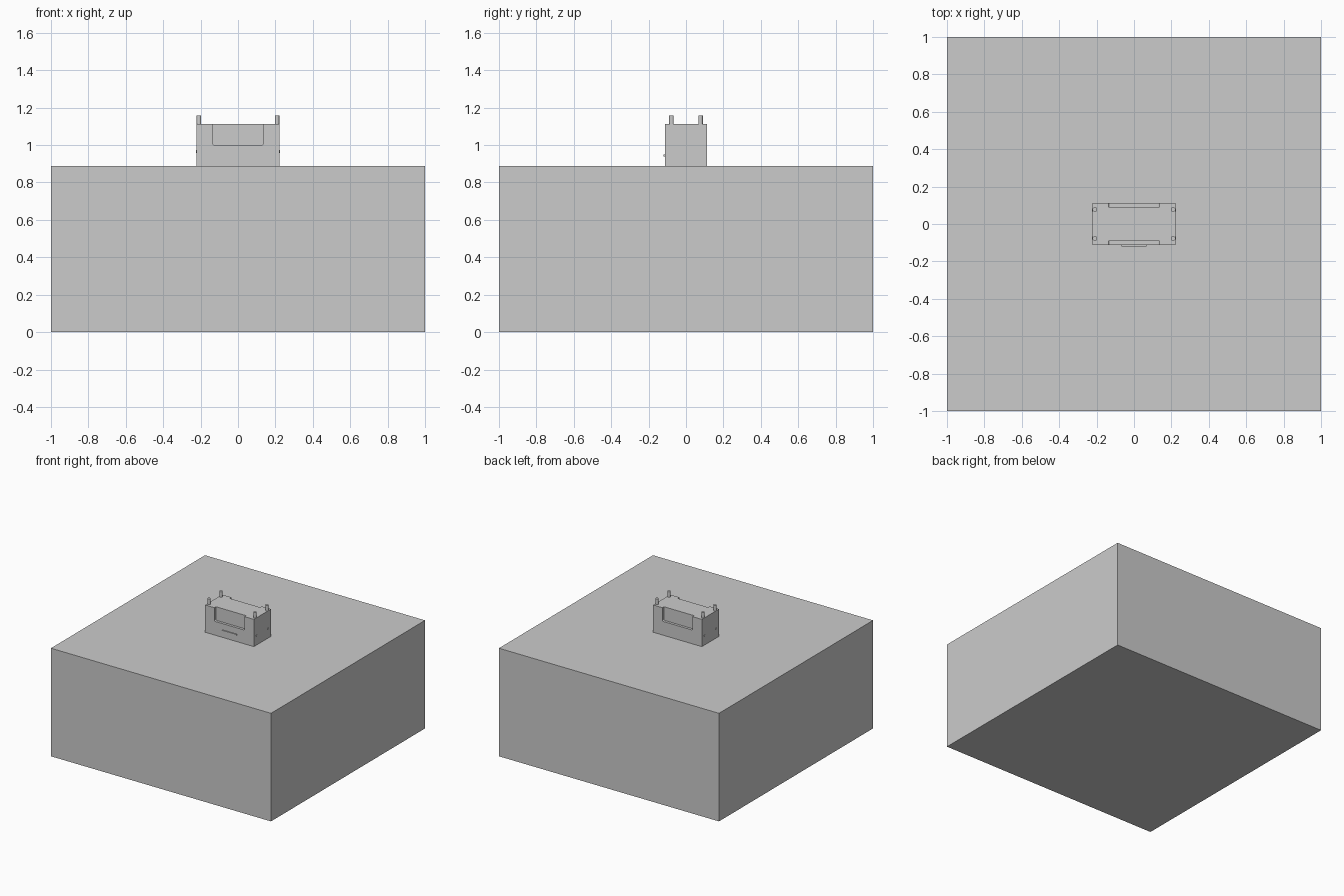
import bpy, bmesh, math
from mathutils import Matrix

if "Cube" in bpy.data.objects:
    bpy.data.objects.remove(bpy.data.objects["Cube"])


def add_object(name, bm):
    bmesh.ops.recalc_face_normals(bm, faces=bm.faces)
    mesh = bpy.data.meshes.new(name)
    bm.to_mesh(mesh)
    bm.free()
    obj = bpy.data.objects.new(name, mesh)
    bpy.context.collection.objects.link(obj)
    return obj


def box(name, x, y, z, round_lower=0):
    bm = bmesh.new()
    size = (x[1] - x[0], y[1] - y[0], z[1] - z[0])
    mid = (sum(x) / 2, sum(y) / 2, sum(z) / 2)
    bmesh.ops.create_cube(bm, size=1, matrix=Matrix.Translation(mid) @ Matrix.Diagonal((*size, 1)))
    if round_lower:
        edges = [e for e in bm.edges if all(abs(v.co.z - z[0]) < 1e-5 for v in e.verts)
                 and abs(e.verts[0].co.x - e.verts[1].co.x) < 1e-5]
        bmesh.ops.bevel(bm, geom=edges, offset=round_lower, segments=3, profile=0.5, affect='EDGES')
    return add_object(name, bm)


def cylinder(name, pos, radius, length, axis='Z'):
    bm = bmesh.new()
    turn = Matrix.Rotation(math.pi / 2, 4, 'Y') if axis == 'X' else Matrix()
    bmesh.ops.create_cone(bm, cap_ends=True, segments=16, radius1=radius, radius2=radius,
                          depth=length, matrix=Matrix.Translation(pos) @ turn)
    return add_object(name, bm)


def cut(target, cutter):
    mod = target.modifiers.new("recess", 'BOOLEAN')
    mod.object = cutter
    mod.solver = 'EXACT'
    cutter.hide_render = True
    cutter.hide_set(True)


# Large plinth
box("plinth", (-1, 1), (-1, 1), (0, 0.888))

# Small housing with open-topped recesses front and back
housing = box("housing", (-0.222, 0.222), (-0.111, 0.111), (0.888, 1.112))
for side, label in ((-1, "front"), (1, "back")):
    ys = sorted((side * 0.09, side * 0.15))
    cut(housing, box(label + "_recess_cutter", (-0.137, 0.137), ys, (1.001, 1.2), 0.01))

# Slim bar on the front
box("front_bar", (-0.068, 0.068), (-0.119, -0.108), (0.938, 0.95))

# Corner pegs and side studs
for sx in (-1, 1):
    for sy in (-1, 1):
        cylinder("corner_peg", (sx * 0.209, sy * 0.078, 1.13), 0.0125, 0.054)
        cylinder("side_stud", (sx * 0.221, sy * 0.075, 0.965), 0.008, 0.006, 'X')
